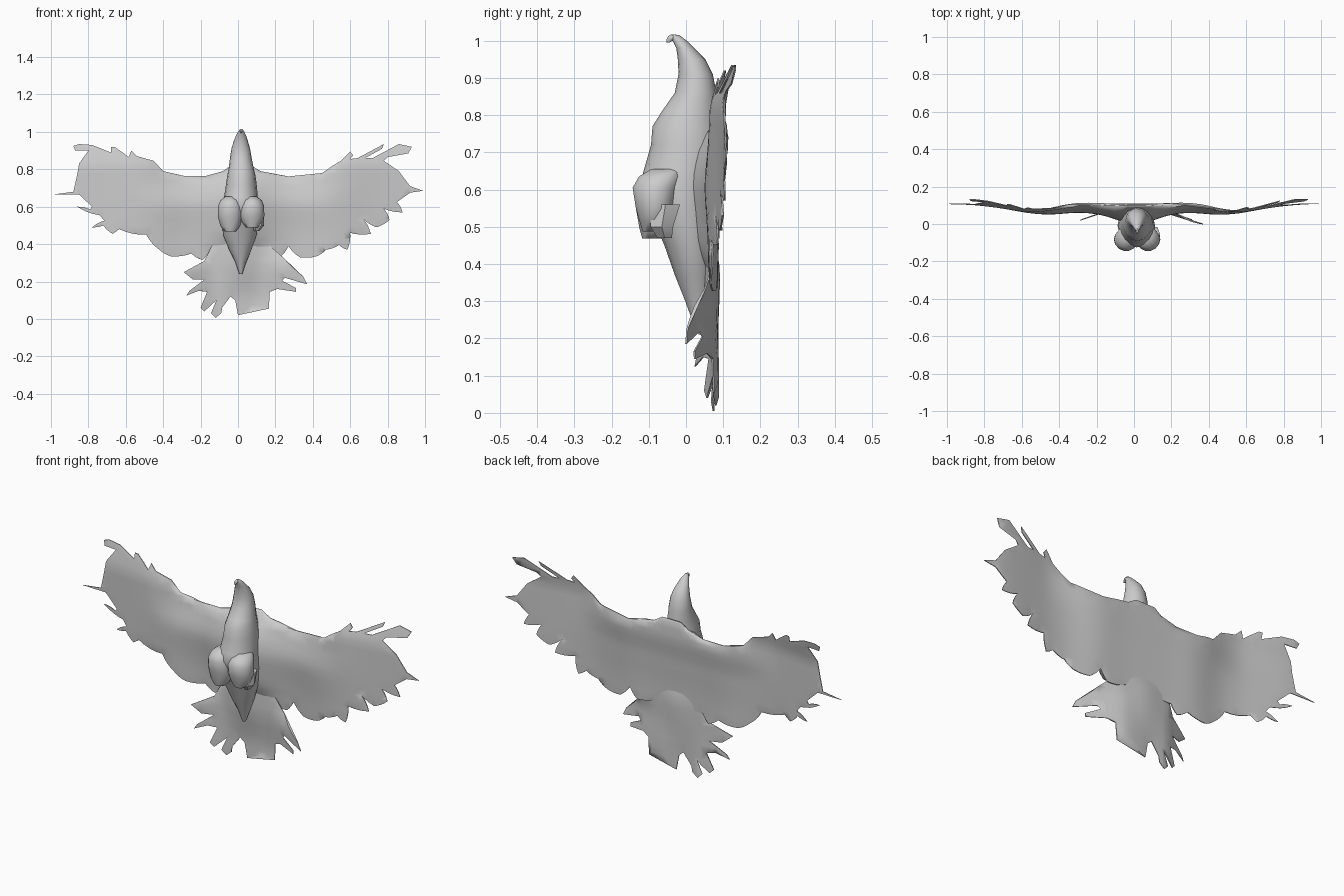
import bpy, bmesh, math
from mathutils import Vector
from mathutils.geometry import delaunay_2d_cdt

grey = bpy.data.materials.new("feather grey")
grey.diffuse_color = (0.6, 0.6, 0.6, 1)


def finish(bm, name, angle=40):
    bmesh.ops.recalc_face_normals(bm, faces=bm.faces)
    me = bpy.data.meshes.new(name)
    bm.to_mesh(me)
    bm.free()
    me.materials.append(grey)
    ob = bpy.data.objects.new(name, me)
    bpy.context.collection.objects.link(ob)
    bpy.ops.object.select_all(action='DESELECT')
    ob.select_set(True)
    bpy.context.view_layer.objects.active = ob
    bpy.ops.object.shade_smooth_by_angle(angle=math.radians(angle))
    return ob


def ramp(v, a, b):
    t = min(1, max(0, (v - a) / (b - a)))
    return t * t * (3 - 2 * t)


def bell(v, centre, width):
    return math.exp(-((v - centre) / width) ** 2)


def scallop(outline, top, bulge):
    """Round the longer feather edges below 'top' outward (clockwise outline)."""
    out = []
    for (x0, z0), (x1, z1) in zip(outline, outline[1:] + outline[:1]):
        out.append((x0, z0))
        dx, dz = x1 - x0, z1 - z0
        if 0.05 < math.hypot(dx, dz) < 0.2 and (z0 + z1) / 2 < top:
            for t in (0.25, 0.5, 0.75):
                k = bulge * 4 * t * (1 - t)
                out.append((x0 + dx * t - dz * k, z0 + dz * t + dx * k))
    return out


def sheet(name, outline, centre, half, step=0.035):
    """Closed feather sheet: outline in x,z, bent by centre() and padded by half()."""
    grid = [(i * step + 0.003 * (j % 2), j * step + 0.007) for i in range(-28, 29) for j in range(0, 28)]
    n = len(outline)
    pts, _, tris, *_ = delaunay_2d_cdt([Vector(p) for p in outline + grid], [],
                                       [list(range(n))], 1, 1e-5)
    bm = bmesh.new()
    vs = [bm.verts.new((p.x, 0, p.y)) for p in pts]
    for t in tris:
        bm.faces.new([vs[i] for i in t])
    bmesh.ops.delete(bm, geom=[v for v in bm.verts if not v.link_faces], context='VERTS')
    rim = {v for e in bm.edges if e.is_boundary for v in e.verts}
    info = [(v, v in rim) for v in bm.verts]
    back = {v: bm.verts.new(v.co) for v, _ in info}
    edges = [e for e in bm.edges if e.is_boundary]
    for f in bm.faces[:]:
        bm.faces.new([back[v] for v in reversed(f.verts)])
    for e in edges:
        a, b = e.verts
        bm.faces.new((a, b, back[b], back[a]))
    for v, on_rim in info:
        x, z = v.co.x, v.co.z
        y = centre(x, z)
        front, rear = (0.002, 0.002) if on_rim else half(x, z)
        v.co.y = y - front
        back[v].co.y = y + rear
    return finish(bm, name, 50)


# Wings: one ragged sheet across the back, padded near the shoulders
def wing_centre(x, z):
    a = abs(x)
    return (0.078 - 0.015 * bell(a, 0.48, 0.16) + 0.03 * ramp(a, 0.55, 0.95) + 0.008 * bell(a, 0.3, 0.12)
            + 0.24 * max(0, z - 0.82) + 0.02 * ramp(z, 0.6, 0.75) * (1 - ramp(a, 0.35, 0.6)))


def wing_half(x, z):
    a = abs(x - 0.01)
    pad = 0.022 * (1 - ramp(a, 0.2, 0.75)) * bell(z, 0.64, 0.15)
    chest = 0.055 * bell(a, 0, 0.14) * ramp(z, 0.32, 0.48) * (1 - ramp(z, 0.7, 0.82))
    return 0.003 + pad + chest, 0.003 + pad * 0.6


left_wing = [(-.04, .82), (-.08, .79), (-.17, .765), (-.29, .765), (-.40, .79), (-.45, .845),
             (-.54, .87), (-.57, .90), (-.585, .865), (-.61, .885), (-.66, .92), (-.68, .92), (-.68, .89),
             (-.78, .93), (-.85, .935), (-.88, .925), (-.87, .90), (-.80, .90), (-.85, .83), (-.86, .77),
             (-.88, .68), (-.99, .665), (-.85, .665), (-.78, .60), (-.79, .585), (-.86, .60), (-.74, .555),
             (-.715, .525), (-.78, .49), (-.72, .50), (-.67, .455), (-.635, .48), (-.49, .45), (-.42, .37),
             (-.36, .335), (-.25, .35), (-.19, .315), (-.155, .36)]
right_wing = [(.07, .82), (.12, .79), (.27, .762), (.45, .78), (.50, .815), (.55, .845), (.60, .895),
              (.615, .875), (.60, .855), (.64, .86), (.78, .935), (.77, .91), (.68, .86), (.72, .86),
              (.86, .935), (.93, .92), (.91, .885), (.80, .865), (.78, .845), (.86, .79), (.92, .71),
              (.99, .685), (.92, .675), (.85, .625), (.88, .57), (.78, .59), (.81, .53), (.74, .49),
              (.67, .535), (.71, .455), (.60, .46), (.585, .37), (.54, .395), (.47, .37), (.42, .335),
              (.33, .33), (.27, .39), (.23, .335), (.12, .36)]
sheet("wings", scallop(right_wing + left_wing[::-1], 0.62, 0.06), wing_centre, wing_half)


# Tail fan: outer feathers sweep forward
def tail_centre(x, z):
    return 0.074 + 0.012 * ramp(x, -0.1, 0.1) * ramp(0.3 - z, 0, 0.2) \
        - 0.34 * max(0, abs(x) - 0.13) * ramp(0.42 - z, 0, 0.15)


def tail_half(x, z):
    pad = 0.028 * bell(x, 0, 0.1) * ramp(z, 0.08, 0.35)
    return 0.003 + pad, 0.003 + pad * 0.5 * (1 - ramp(z, 0.38, 0.48))


tail = [(-.10, .48), (.10, .48), (.16, .40), (.24, .33), (.35, .225), (.37, .185), (.25, .22), (.235, .205),
        (.31, .165), (.31, .145), (.21, .16), (.17, .145), (.165, .055), (0, .02), (-.015, .10), (-.04, .12),
        (-.085, .06), (-.09, .03), (-.12, .005), (-.145, .03), (-.115, .10), (-.18, .04), (-.20, .06),
        (-.165, .145), (-.21, .15), (-.275, .125), (-.26, .15), (-.18, .21), (-.24, .21), (-.29, .25),
        (-.18, .31), (-.15, .37)]
sheet("tail", tail, tail_centre, tail_half)


# Body and limbs: rings of (z, front y, back y, half width, centre x)
def loft(name, rings, n=14, angle=45):
    bm = bmesh.new()
    loops = []
    for z, y0, y1, w, cx in rings:
        loops.append([bm.verts.new((cx + w * math.cos(t), (y0 + y1) / 2 + (y1 - y0) / 2 * math.sin(t), z))
                      for t in (2 * math.pi * i / n for i in range(n))])
    for a, b in zip(loops, loops[1:]):
        for i in range(n):
            j = (i + 1) % n
            bm.faces.new((a[i], a[j], b[j], b[i]))
    bm.faces.new(loops[0])
    bm.faces.new(loops[-1])
    return finish(bm, name, angle)


loft("body", [(.24, .02, .04, .008, .015), (.30, -.002, .065, .028, .015), (.37, -.03, .075, .06, .012),
              (.45, -.058, .08, .09, .01), (.55, -.10, .085, .10, .012), (.61, -.125, .09, .098, .014),
              (.65, -.114, .095, .09, .016), (.72, -.094, .098, .082, .018), (.77, -.09, .092, .075, .018),
              (.81, -.065, .087, .066, .017), (.86, -.03, .082, .058, .015), (.91, -.02, .072, .05, .015),
              (.95, -.022, .052, .038, .015), (.98, -.026, .022, .027, .016), (1.0, -.036, .002, .017, .017),
              (1.015, -.04, -.018, .006, .018)], 16, 60)
# Hooked beak
loft("beak", [(.995, -.052, -.044, .003, .017), (1.004, -.052, -.03, .008, .017),
              (1.012, -.048, -.022, .008, .017), (1.016, -.042, -.026, .004, .017)], 8)

# Drawn-up legs with clenched feet
for side, cx, low in (("left", -.042, 0), ("right", .075, .02)):
    loft(side + "_leg", [(.468 + low, -.118, -.06, .03, cx), (.495 + low, -.126, -.045, .052, cx),
                         (.55, -.136, -.03, .066, cx), (.605, -.145, -.02, .064, cx),
                         (.635, -.128, -.01, .052, cx), (.655, -.095, 0, .025, cx)], 14, 60)
loft("right_claw", [(.47, -.08, -.035, .014, .10), (.50, -.10, -.03, .03, .11), (.56, -.10, -.01, .03, .11)], 6, 30)
